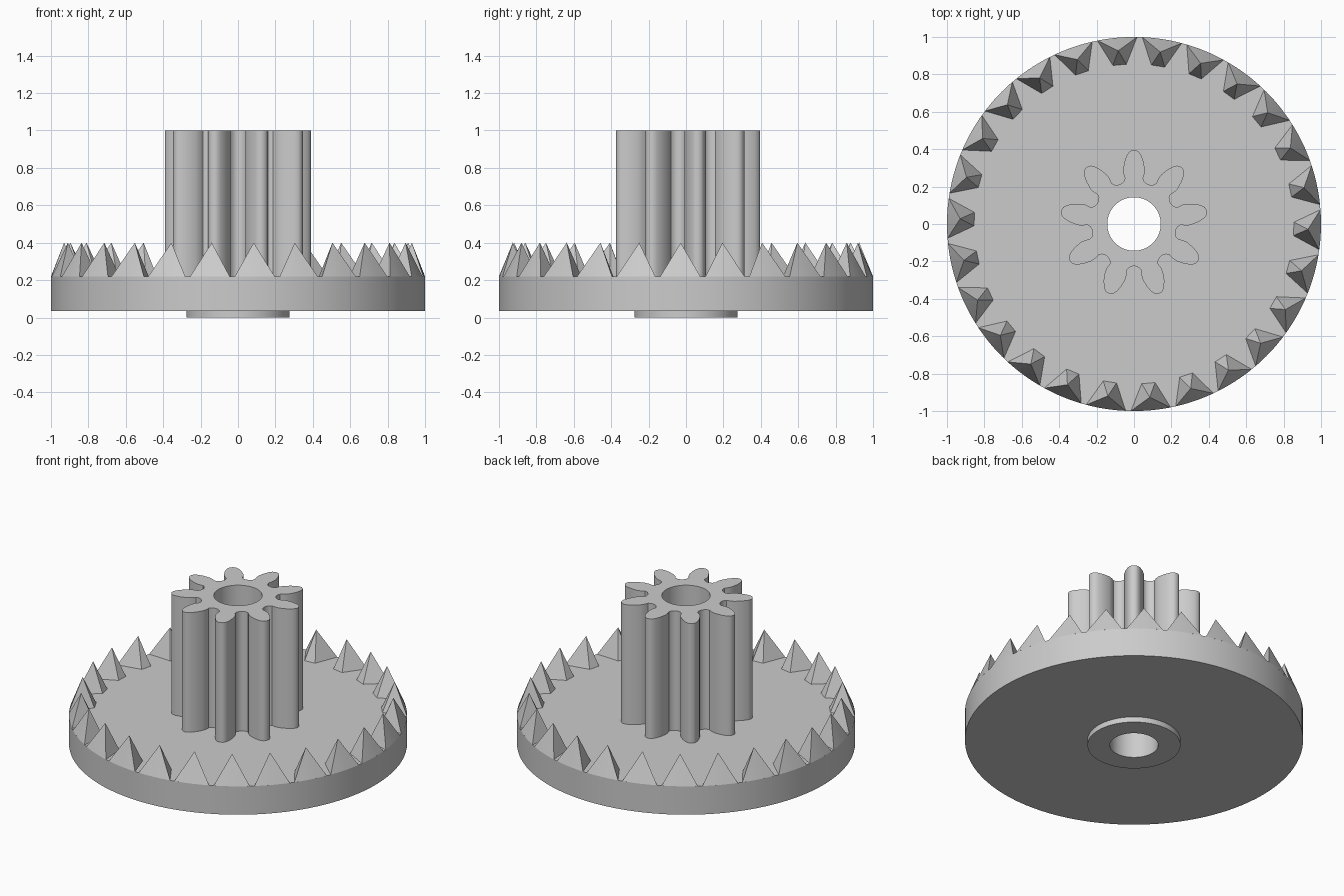
import bpy, bmesh
from math import radians, sin, cos, pi, asin

cube = bpy.data.objects.get("Cube")
if cube:
    bpy.data.objects.remove(cube, do_unlink=True)

grey = bpy.data.materials.new("plain grey")
grey.use_nodes = True
colour = (0.6, 0.6, 0.6, 1)
grey.diffuse_color = colour
grey.node_tree.nodes["Principled BSDF"].inputs["Base Color"].default_value = colour

DISC_TOP = 0.22
BORE = 0.143


def polar(r, a, z):
    return (r * cos(a), r * sin(a), z)


def finish(bm, name, open_base=False):
    """Orient the faces, drop a hidden base and add the object to the scene."""
    bmesh.ops.recalc_face_normals(bm, faces=bm.faces)
    if open_base:
        hidden = [f for f in bm.faces
                  if all(abs(v.co.z - DISC_TOP) < 1e-4 for v in f.verts)]
        bmesh.ops.delete(bm, geom=hidden, context='FACES_ONLY')
    mesh = bpy.data.meshes.new(name)
    bm.to_mesh(mesh)
    bm.free()
    mesh.materials.append(grey)
    ob = bpy.data.objects.new(name, mesh)
    bpy.context.collection.objects.link(ob)
    bpy.ops.object.select_all(action='DESELECT')
    ob.select_set(True)
    bpy.context.view_layer.objects.active = ob
    bpy.ops.object.shade_smooth_by_angle(angle=radians(30))
    return ob


# Disc with lower boss and bore, revolved from one closed profile
profile = [(BORE, 0), (0.275, 0), (0.275, 0.035),
           (1, 0.035), (1, DISC_TOP), (BORE, DISC_TOP)]
SEG = 104
bm = bmesh.new()
rings = [[bm.verts.new(polar(r, 2 * pi * i / SEG, z)) for r, z in profile]
         for i in range(SEG)]
for i, ring in enumerate(rings):
    after = rings[(i + 1) % SEG]
    for j in range(len(profile)):
        k = (j + 1) % len(profile)
        bm.faces.new((ring[j], after[j], after[k], ring[k]))
finish(bm, "gear_disc")

# Crown teeth: pointed wedges around the rim
TEETH = 26
bm = bmesh.new()
for n in range(TEETH):
    a = radians(-1.75) + 2 * pi * n / TEETH
    half = 0.107
    base = [bm.verts.new(polar(1, a + half * t, DISC_TOP)) for t in (-1, -0.5, 0, 0.5, 1)]
    base += [bm.verts.new(polar(0.855, a + t * 0.042, DISC_TOP)) for t in (1, -1)]
    apex = bm.verts.new(polar(0.93, a, 0.4))
    bm.faces.new(base)
    for i, v in enumerate(base):
        bm.faces.new((v, base[(i + 1) % len(base)], apex))
finish(bm, "crown_teeth", open_base=True)

# Pinion: half tooth as (radius, half width), mirrored and repeated
LEAVES = 9
flank = [(0.394, 0.012), (0.388, 0.024), (0.372, 0.037), (0.34, 0.05),
         (0.30, 0.058), (0.275, 0.056)]
half_tooth = [(r, asin(w / r)) for r, w in flank]
# Rounded root between two teeth
for t in (25, 50, 75):
    x = 0.268 - 0.043 * sin(radians(t))
    half_tooth.append((x, radians(20) - 0.043 * cos(radians(t)) / x))
outline = []
for n in range(LEAVES):
    a = pi / 2 + 2 * pi * n / LEAVES
    outline += [(r, a - b) for r, b in reversed(half_tooth)]
    outline.append((0.395, a))
    outline += [(r, a + b) for r, b in half_tooth]
    outline.append((0.225, a + pi / LEAVES))

bm = bmesh.new()
bore = [(BORE, 2 * pi * i / SEG) for i in range(SEG)]
edges = []
for loop in (outline, bore):
    vs = [bm.verts.new(polar(r, a, 1)) for r, a in loop]
    edges += [bm.edges.new((v, vs[(i + 1) % len(vs)])) for i, v in enumerate(vs)]
bmesh.ops.triangle_fill(bm, edges=edges, use_beauty=True)
extruded = bmesh.ops.extrude_face_region(bm, geom=bm.faces[:], use_keep_orig=True)
for v in extruded["geom"]:
    if isinstance(v, bmesh.types.BMVert):
        v.co.z = DISC_TOP
finish(bm, "pinion", open_base=True)
